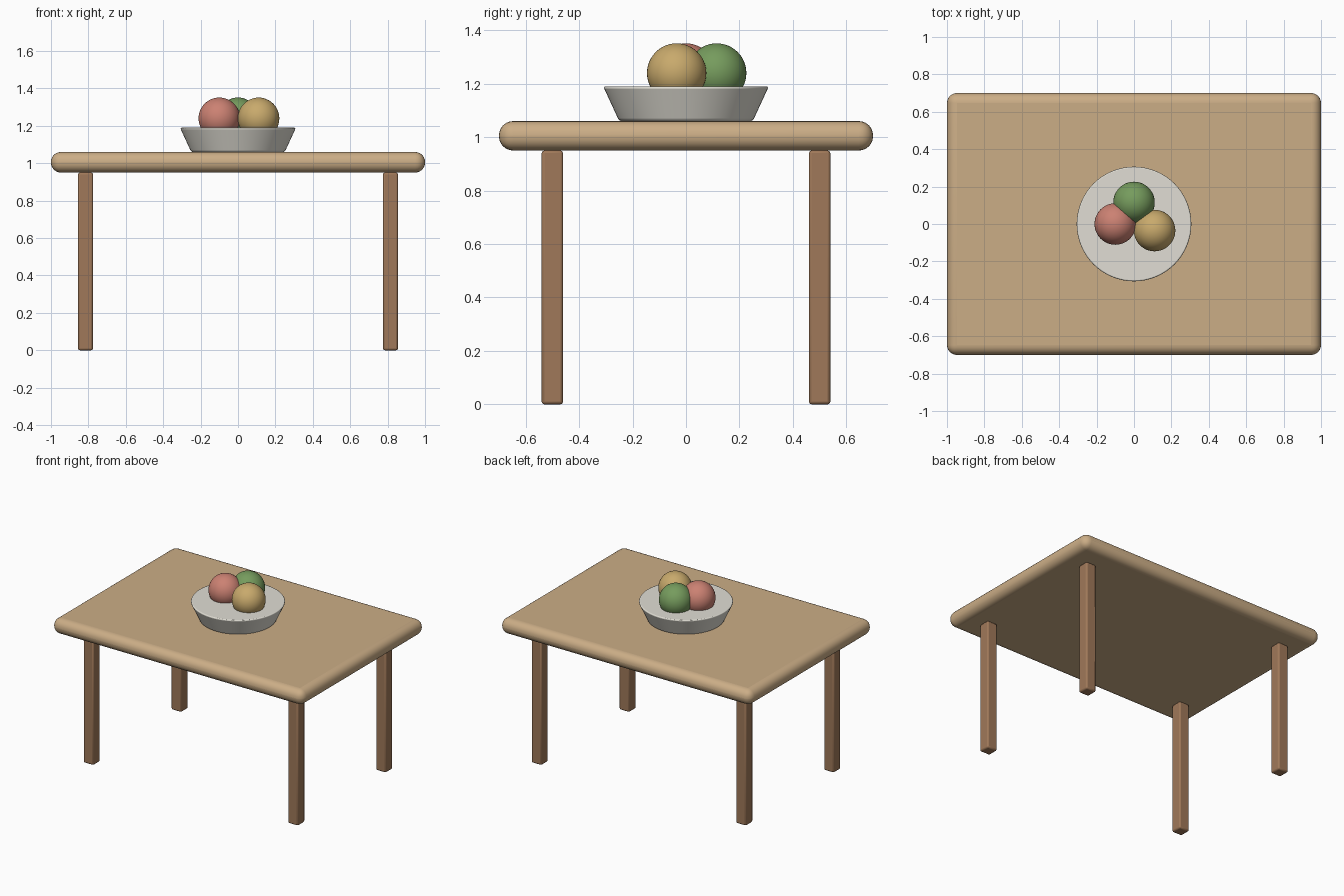
import bpy

if "Cube" in bpy.data.objects:
    bpy.data.objects.remove(bpy.data.objects["Cube"])


def finish(obj, name, color, bevel=0.0, segments=3):
    obj.name = name
    mat = bpy.data.materials.new(name + "_colour")
    mat.diffuse_color = (*color, 1)
    mat.use_nodes = True
    mat.node_tree.nodes["Principled BSDF"].inputs["Base Color"].default_value = mat.diffuse_color
    obj.data.materials.append(mat)
    if bevel:
        mod = obj.modifiers.new("rounding", 'BEVEL')
        mod.width = bevel
        mod.segments = segments
        mod.limit_method = 'ANGLE'
        mod.angle_limit = 0.6
    bpy.ops.object.shade_smooth_by_angle()
    return obj


def box(name, center, size, color, bevel, segments):
    bpy.ops.mesh.primitive_cube_add(size=1, location=center)
    obj = bpy.context.object
    obj.scale = size
    bpy.ops.object.transform_apply(location=False, rotation=False, scale=True)
    return finish(obj, name, color, bevel, segments)


# Rounded tabletop
box("tabletop", (0, 0, 1.005), (2, 1.4, 0.11), (0.60, 0.42, 0.24), 0.053, 6)

# Four square legs
for side, x in (("left", -0.815), ("right", 0.815)):
    for end, y in (("front", -0.5), ("back", 0.5)):
        box(f"{end}_{side}_leg", (x, y, 0.475), (0.08, 0.08, 0.95),
            (0.35, 0.19, 0.10), 0.01, 2)

# Flared dish with a closed top
bpy.ops.mesh.primitive_cone_add(vertices=64, radius1=0.25, radius2=0.31,
                                depth=0.13, location=(0, 0, 1.125))
finish(bpy.context.object, "bowl", (0.75, 0.73, 0.66), 0.01, 3)

# Fruit resting in the dish
for name, x, y, color in (("red_fruit", -0.10, 0.0, (0.60, 0.22, 0.17)),
                          ("green_fruit", 0.0, 0.115, (0.18, 0.33, 0.11)),
                          ("yellow_fruit", 0.11, -0.035, (0.58, 0.40, 0.15))):
    bpy.ops.mesh.primitive_uv_sphere_add(segments=48, ring_count=24,
                                         radius=0.111, location=(x, y, 1.24))
    finish(bpy.context.object, name, color)
